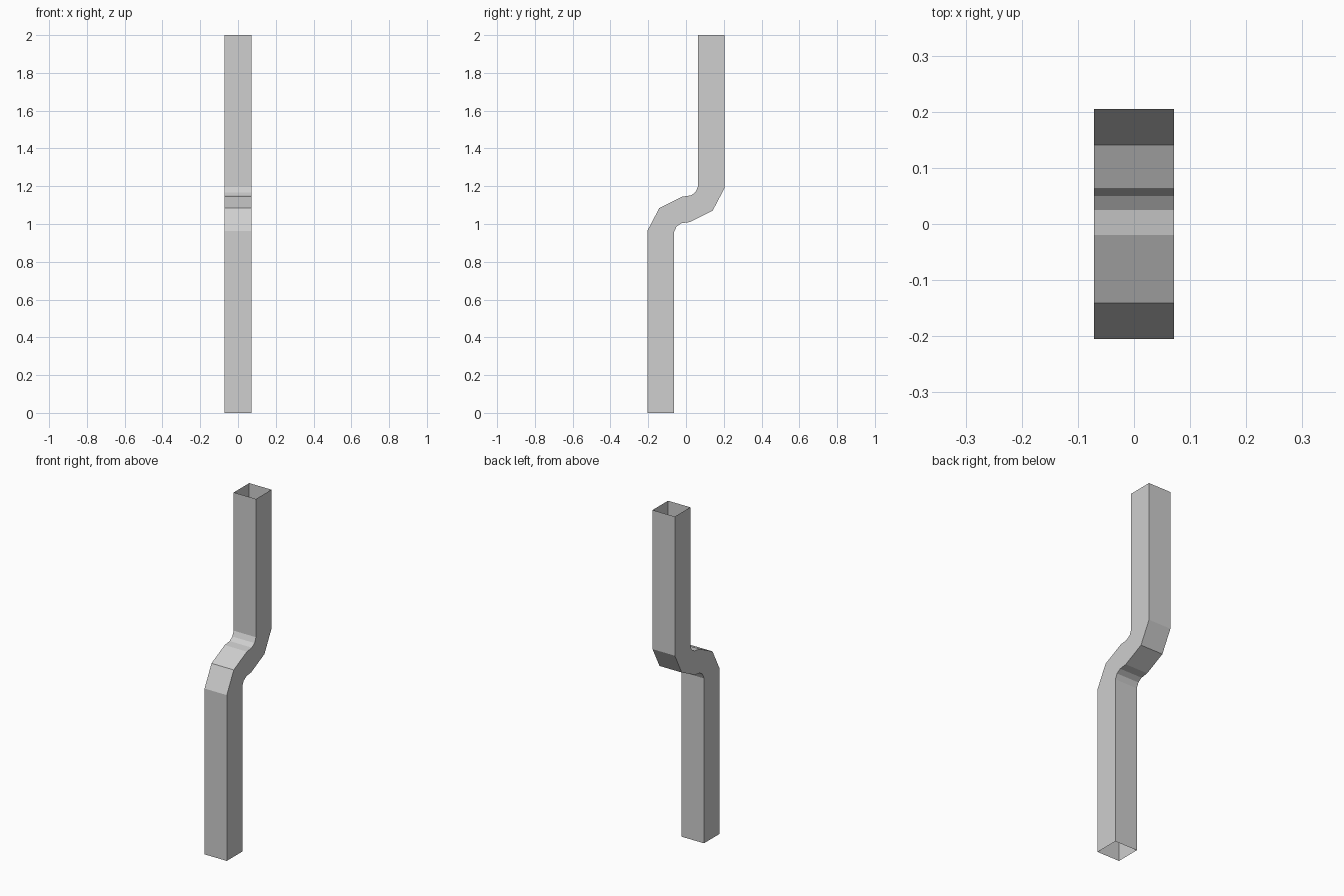
import bpy
import bmesh

cube = bpy.data.objects.get("Cube")
if cube:
    bpy.data.objects.remove(cube, do_unlink=True)

HALF_WIDTH = 0.0715
HEIGHT = 2.0
BEND_SUM = 2.155  # twice the height of the bend's centre

# One plain grey sheet material
grey = bpy.data.materials.new("light_grey")
grey.use_nodes = True
colour = (0.62, 0.62, 0.62, 1)
grey.diffuse_color = colour
grey.node_tree.nodes["Principled BSDF"].inputs["Base Color"].default_value = colour

# Offset bend: chamfered outer corner, rounded inner corner (y, z)
front_bend = [(-0.205, 0.963), (-0.141, 1.085), (-0.02, 1.145),
              (0.025, 1.151), (0.05, 1.168), (0.063, 1.197)]
# The back wall is the front wall turned half a turn about the bend
back_bend = [(-y, BEND_SUM - z) for y, z in reversed(front_bend)]


def add_ends(bend):
    """Run the wall straight down to the ground and up to the top."""
    return [(bend[0][0], 0)] + bend + [(bend[-1][0], HEIGHT)]


# Square open-ended pipe: one ring of four corners per station
bm = bmesh.new()
rings = []
for (fy, fz), (by, bz) in zip(add_ends(front_bend), add_ends(back_bend)):
    corners = [(-HALF_WIDTH, fy, fz), (HALF_WIDTH, fy, fz),
               (HALF_WIDTH, by, bz), (-HALF_WIDTH, by, bz)]
    rings.append([bm.verts.new(c) for c in corners])
for low, high in zip(rings, rings[1:]):
    for i in range(4):
        j = (i + 1) % 4
        bm.faces.new((low[i], low[j], high[j], high[i]))

mesh = bpy.data.meshes.new("offset_square_pipe")
bm.to_mesh(mesh)
bm.free()
mesh.materials.append(grey)
pipe = bpy.data.objects.new("offset_square_pipe", mesh)
bpy.context.collection.objects.link(pipe)
